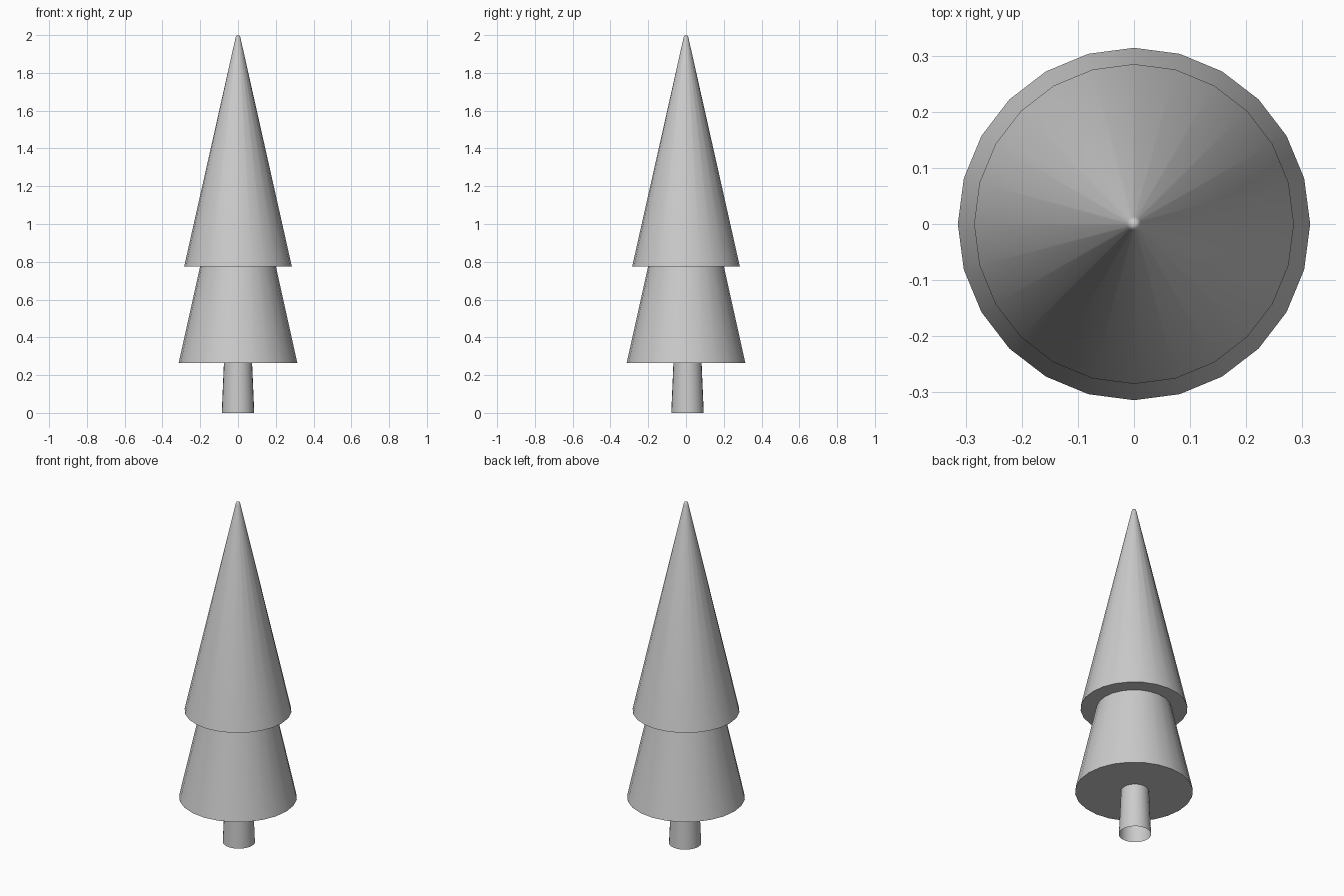
import bpy
import bmesh
from math import cos, sin, tau, radians

if "Cube" in bpy.data.objects:
    bpy.data.objects.remove(bpy.data.objects["Cube"])

SIDES = 24


def lathe(name, profile, center=(0, 0), cap_bottom=True, cap_top=True):
    """Revolve (radius, z) points into a smooth-shaded part."""
    bm = bmesh.new()
    rings = [[bm.verts.new((center[0] + r * cos(tau * i / SIDES),
                            center[1] + r * sin(tau * i / SIDES), z))
              for i in range(SIDES)] for r, z in profile]
    for low, high in zip(rings, rings[1:]):
        for i in range(SIDES):
            j = (i + 1) % SIDES
            bm.faces.new((low[i], low[j], high[j], high[i]))
    if cap_bottom:
        bm.faces.new(rings[0][::-1])
    if cap_top:
        bm.faces.new(rings[-1])
    mesh = bpy.data.meshes.new(name)
    bm.to_mesh(mesh)
    bm.free()
    obj = bpy.data.objects.new(name, mesh)
    bpy.context.collection.objects.link(obj)
    bpy.ops.object.select_all(action='DESELECT')
    obj.select_set(True)
    bpy.context.view_layer.objects.active = obj
    bpy.ops.object.shade_smooth_by_angle(angle=radians(40))
    return obj


# Tapered trunk, open at both ends, set slightly back
lathe("trunk", [(0.086, 0), (0.074, 0.28)], (0, 0.008), False, False)

# Lower foliage tier, tucked into the upper one
lathe("lower_foliage", [(0.314, 0.265), (0.195, 0.80)])

# Upper foliage tier with a softly rounded tip
lathe("upper_foliage", [(0.285, 0.775), (0.0125, 1.988), (0.009, 1.997), (0.004, 2.0)])
